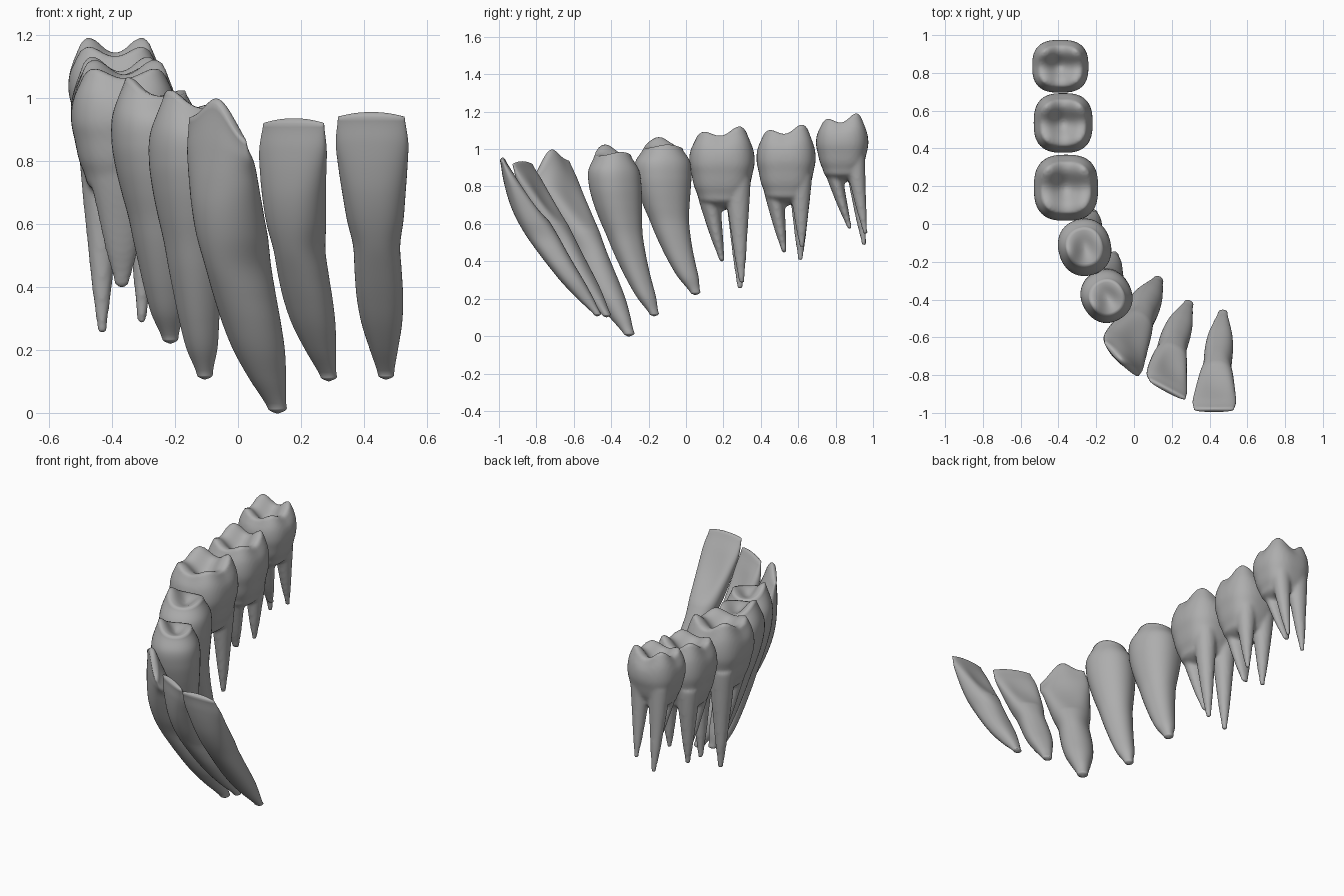
import bpy, bmesh
from math import sin, cos, tau, pi, radians, exp, copysign

SIDES, RINGS = 48, 60

old = bpy.data.objects.get("Cube")
if old:
    bpy.data.objects.remove(old, do_unlink=True)

# One enamel colour
enamel = bpy.data.materials.new("enamel_grey")
enamel.use_nodes = True
tint = (0.42, 0.42, 0.42, 1)
enamel.diffuse_color = tint
enamel.node_tree.nodes["Principled BSDF"].inputs["Base Color"].default_value = tint

# Relative width and depth at even steps from root tip to biting edge
BLADE_WIDTH = (.22, .39, .56, .64, .65, .65, .78, .87, .95, 1, .92)
BLADE_DEPTH = (.25, .52, .72, .83, .92, 1, 1, .9, .7, .45, .18)
ROUND = (.18, .36, .46, .54, .62, .7, .82, .93, 1, .97, .68)
CROWN = (.72, .85, .93, 1, .96, .78)
ROOT = (.22, .45, .65, .85, 1)


def sample(values, t):
    """Read a smooth curve through evenly spaced values, t from 0 to 1."""
    last = len(values) - 1
    i = min(int(t * last), last - 1)
    t = t * last - i
    a, b, c, d = (values[min(max(k, 0), last)] for k in range(i - 1, i + 3))
    return b + t * (c - a + t * (2 * a - 5 * b + 4 * c - d + t * (3 * (b - c) + d - a))) / 2


def bend(tip, middle, top, t):
    """Point on the parabola through three points."""
    weights = ((1 - t) * (1 - 2 * t), 4 * t * (1 - t), t * (2 * t - 1))
    return [sum(w * p for w, p in zip(weights, axis)) for axis in zip(tip, middle, top)]


def loft(bm, bottom, top, half, centre, widths, depths, angle=0, power=2,
         cusps=(), cusp_size=.5, cusp_zone=.15, scoop=0, dome=.015):
    """Skin rounded rings around a centre line, then raise cusps on the top."""
    levels = []
    for i in range(RINGS + 1):
        t = i / RINGS
        levels.append((bottom + (top - bottom) * t, t, 1))
    cap = half[0] * widths[0]
    caps = range(1, 8)
    levels = [(bottom - cap * k / 12, 0, max(1 - (k / 7) ** 2, .02)) for k in reversed(caps)] + levels
    levels += [(top + dome * (1 - (1 - k / 7) ** 2), 1, max(1 - k / 7, .02)) for k in caps]
    ca, sa = cos(radians(angle)), sin(radians(angle))
    rings = []
    for z, t, shrink in levels:
        x, y = centre(t)
        rise = min(max((z - top + cusp_zone) / cusp_zone, 0), 1)
        rise *= rise * (3 - 2 * rise)
        hollow = scoop * sin(pi * max(t - .6, 0) / .4)
        ring = []
        for i in range(SIDES):
            c, s = cos(tau * i / SIDES), sin(tau * i / SIDES)
            if s > 0:
                s_depth = 1 - hollow * s ** 4
            else:
                s_depth = 1
            u = shrink * sample(widths, t) * copysign(abs(c) ** (2 / power), c)
            v = shrink * sample(depths, t) * copysign(abs(s) ** (2 / power), s) * s_depth
            lift = sum(h * exp(-((u - cu) ** 2 + (v - cv) ** 2) / cusp_size ** 2)
                       for cu, cv, h in cusps)
            u, v = u * half[0], v * half[1]
            ring.append(bm.verts.new((x + u * ca - v * sa, y + u * sa + v * ca, z + rise * lift)))
        rings.append(ring)
    for low, high in zip(rings, rings[1:]):
        for i in range(SIDES):
            k = (i + 1) % SIDES
            bm.faces.new((low[i], low[k], high[k], high[i]))
    bm.faces.new(rings[0][::-1])
    bm.faces.new(rings[-1])


def finish(name, bm):
    bmesh.ops.recalc_face_normals(bm, faces=bm.faces[:])
    for face in bm.faces:
        face.smooth = True
    mesh = bpy.data.meshes.new(name)
    bm.to_mesh(mesh)
    bm.free()
    mesh.materials.append(enamel)
    tooth = bpy.data.objects.new(name, mesh)
    bpy.context.collection.objects.link(tooth)
    return tooth


def single_root(name, bottom, top, half, path, widths, depths, **options):
    bm = bmesh.new()
    loft(bm, bottom, top, half, lambda t: bend(*path, t), widths, depths, **options)
    finish(name, bm)


def molar(name, x, y, half, neck, top, tips, lean=0):
    """Squarish four-cusped crown fused with three tapering roots."""
    bm = bmesh.new()
    hx, hy = half
    cusps = [(side * .58, end * .55, .06 + end * .015) for side in (-1, 1) for end in (-1, 1)]
    loft(bm, neck, top, half, lambda t: (x, y), CROWN, CROWN, power=2.7,
         cusps=cusps + [(0, 0, -.07)], cusp_size=.45)
    # One broad front root, then outer and inner back roots
    starts = ((-.05, -.45), (-.43, .48), (.38, .48))
    ends = ((-.05, 0), (-.42, .55), (.32, .6))
    for start, end, tip, breadth in zip(starts, ends, tips, (.68, .42, .39)):
        def centre(t):
            run = (1 - t) ** 1.3
            across, along = (s + (e - s) * run for s, e in zip(start, end))
            return x + hx * across, y + hy * along + lean * run
        loft(bm, tip + .01, neck + .1, (hx * breadth, hy * .4), centre, ROOT, ROOT)
    tooth = finish(name, bm)
    fuse = tooth.modifiers.new("fuse", 'REMESH')
    fuse.mode, fuse.voxel_size, fuse.use_smooth_shade = 'VOXEL', .01, True
    soften = tooth.modifiers.new("soften", 'SMOOTH')
    soften.factor, soften.iterations = .5, 6


# Front teeth: path runs through root tip, middle and biting edge
single_root("central_incisor", .12, .94, (.115, .085),
            ((.47, -.475), (.44, -.765), (.423, -.98)),
            BLADE_WIDTH, BLADE_DEPTH, power=2.3, scoop=.4)
single_root("lateral_incisor", .115, .92, (.118, .088),
            ((.288, -.425), (.195, -.68), (.177, -.875)),
            BLADE_WIDTH, BLADE_DEPTH, angle=-28, power=2.3, scoop=.4)
single_root("canine", .015, .92, (.138, .118),
            ((.125, -.305), (0, -.535), (-.065, -.715)),
            BLADE_WIDTH, BLADE_DEPTH, angle=-45, scoop=.25,
            cusps=((0, -.1, .065), (1, 0, -.06), (-1, 0, .015)), cusp_zone=.18)

# Premolars: tall outer cusp, low inner cusp and a pit between
premolar_cusps = ((0, -.6, .065), (0, .55, .025), (0, 0, -.06))
single_root("first_premolar", .12, .97, (.138, .132),
            ((-.105, -.17), (-.14, -.33), (-.143, -.39)),
            ROUND, ROUND, angle=-60, power=2.2, cusps=premolar_cusps)
single_root("second_premolar", .235, 1.01, (.15, .138),
            ((-.215, .05), (-.25, -.09), (-.263, -.122)),
            ROUND, ROUND, angle=-75, power=2.2, cusps=premolar_cusps)

# Molars
molar("first_molar", -.36, .192, (.17, .175), .74, 1.05, (.4, .25, .28))
molar("second_molar", -.375, .535, (.156, .158), .76, 1.06, (.445, .4, .47), lean=-.01)
molar("third_molar", -.39, .835, (.149, .14), .88, 1.12, (.57, .48, .54), lean=.04)
